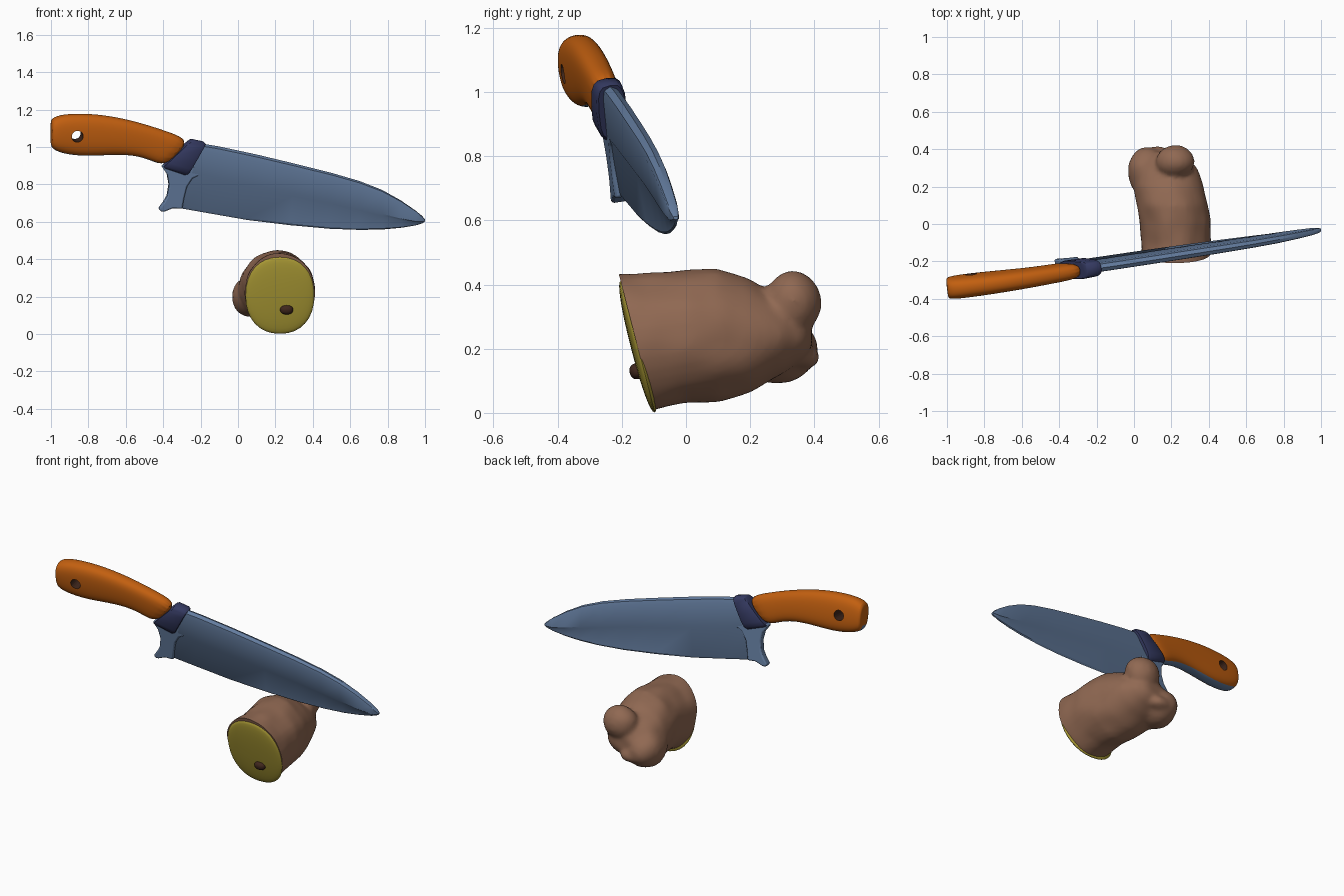
import bpy, bmesh, math
from mathutils import Vector, noise

if "Cube" in bpy.data.objects:
    bpy.data.objects.remove(bpy.data.objects["Cube"])


def material(name, rgb):
    m = bpy.data.materials.new(name)
    m.use_nodes = True
    m.diffuse_color = (*rgb, 1)
    m.node_tree.nodes["Principled BSDF"].inputs["Base Color"].default_value = (*rgb, 1)
    return m


orange = material("orange_handle", (0.54, 0.115, 0.005))
steel = material("blue_steel", (0.125, 0.2, 0.34))
navy = material("navy_collar", (0.035, 0.042, 0.12))
dark = material("dark_hole", (0.05, 0.02, 0.012))
skin = material("brown_skin", (0.28, 0.14, 0.085))
flesh = material("yellow_flesh", (0.4, 0.32, 0.035))


def plane_y(x, z):
    """Depth of the leaning plane that the knife lies in."""
    return -0.058 + 0.12 * x - 0.154 * z


AXIS = Vector((-0.12, 1, 0.154)).normalized()


def finish(name, bm, mats, angle=40):
    bmesh.ops.recalc_face_normals(bm, faces=bm.faces)
    me = bpy.data.meshes.new(name)
    bm.to_mesh(me)
    bm.free()
    ob = bpy.data.objects.new(name, me)
    bpy.context.collection.objects.link(ob)
    for m in mats:
        me.materials.append(m)
    activate(ob)
    bpy.ops.object.shade_smooth_by_angle(angle=math.radians(angle))
    return ob


def activate(ob):
    bpy.ops.object.select_all(action='DESELECT')
    ob.select_set(True)
    bpy.context.view_layer.objects.active = ob


def apply_all(ob):
    activate(ob)
    for m in list(ob.modifiers):
        bpy.ops.object.modifier_apply(modifier=m.name)


def loft(rings, strip=()):
    """Skin closed rings; faces whose ring index is in strip get slot 1."""
    bm = bmesh.new()
    vr = [[bm.verts.new(p) for p in r] for r in rings]
    n = len(vr[0])
    for a, b in zip(vr, vr[1:]):
        for k in range(n):
            f = bm.faces.new((a[k], a[(k + 1) % n], b[(k + 1) % n], b[k]))
            f.material_index = 1 if k in strip else 0
    bm.faces.new(vr[0])
    bm.faces.new(vr[-1])
    return bm


def rounded_ring(tx, tz, bx, bz, half, power=0.75, n=16):
    """Rounded section between a top point and a bottom point."""
    ring = []
    for k in range(n):
        t = 2 * math.pi * k / n
        u, v = [math.copysign(abs(q) ** power, q) for q in (math.cos(t), math.sin(t))]
        x = (tx + bx) / 2 + u * (tx - bx) / 2
        z = (tz + bz) / 2 + u * (tz - bz) / 2
        ring.append(Vector((x, plane_y(x, z), z)) + AXIS * half * v)
    return ring


# Handle: top x, top z, bottom x, bottom z, half thickness
handle_stations = [
    (-1.0, 1.13, -1.0, 1.01, 0.045), (-0.995, 1.155, -0.995, 0.99, 0.058),
    (-0.94, 1.178, -0.94, 0.963, 0.062), (-0.8, 1.182, -0.82, 0.948, 0.06),
    (-0.65, 1.163, -0.68, 0.958, 0.056), (-0.5, 1.125, -0.56, 0.957, 0.052),
    (-0.38, 1.085, -0.47, 0.93, 0.049), (-0.24, 1.035, -0.39, 0.892, 0.046)]
handle = finish("handle", loft([rounded_ring(*s) for s in handle_stations], (7, 8)),
                [orange, steel, dark])
handle.modifiers.new("round", 'SUBSURF').levels = 2
apply_all(handle)

# Hanging hole through the handle
hole = Vector((-0.865, plane_y(-0.865, 1.065), 1.065))
bpy.ops.mesh.primitive_cylinder_add(vertices=20, radius=0.031, depth=0.4, location=hole,
                                    rotation=AXIS.to_track_quat('Z', 'Y').to_euler())
cutter = bpy.context.object
cutter.name = "hole_cutter"
cutter.hide_render = True
cut = handle.modifiers.new("hole", 'BOOLEAN')
cut.object = cutter
cut.solver = 'EXACT'
apply_all(handle)
bpy.data.objects.remove(cutter)
for p in handle.data.polygons:
    d = Vector(p.center) - hole
    if (d - AXIS * d.dot(AXIS)).length < 0.0312 and abs(p.normal.dot(AXIS)) < 0.3:
        p.material_index = 2
activate(handle)
bpy.ops.object.shade_smooth_by_angle(angle=math.radians(45))

# Collar between handle and blade
collar_stations = [(-0.255, 1.038, -0.405, 0.895, 0.047), (-0.245, 1.043, -0.395, 0.886, 0.051),
                   (-0.185, 1.03, -0.29, 0.85, 0.048), (-0.175, 1.02, -0.27, 0.855, 0.042)]
finish("collar", loft([rounded_ring(*s, power=0.6) for s in collar_stations]), [navy])


# Blade: top x, top z, bottom x, bottom z, ridge fraction, thickness scale
def blade_ring(tx, tz, bx, bz, ridge, scale):
    side = [(0.03, 0.02), (0.1, 0.025), (ridge - 0.03, 0.024), (ridge + 0.03, 0.016),
            (0.97, 0.007)]
    outline = [(0, 0)] + side + [(1, 0)] + [(f, -h) for f, h in reversed(side)]
    ring = []
    for f, h in outline:
        x, z = tx + (bx - tx) * f, tz + (bz - tz) * f
        ring.append(Vector((x, plane_y(x, z), z)) + AXIS * h * scale)
    return ring


blade_stations = [
    (-0.2, 1.02, -0.31, 0.673, 0.48, 1), (-0.1, 1.003, -0.18, 0.65, 0.48, 1),
    (0.1, 0.96, 0.05, 0.61, 0.48, 1), (0.3, 0.912, 0.28, 0.582, 0.49, 1),
    (0.5, 0.862, 0.49, 0.563, 0.51, 0.95), (0.65, 0.818, 0.65, 0.557, 0.56, 0.9),
    (0.77, 0.771, 0.77, 0.559, 0.62, 0.85), (0.87, 0.715, 0.87, 0.568, 0.68, 0.75),
    (0.95, 0.66, 0.95, 0.581, 0.74, 0.65), (0.985, 0.631, 0.985, 0.592, 0.74, 0.5),
    (1.0, 0.612, 1.0, 0.602, 0.74, 0.3)]
finish("blade", loft([blade_ring(*s) for s in blade_stations]), [steel], 30)

# Heel with finger hook
heel_outline = [(-0.41, 0.9), (-0.38, 0.855), (-0.37, 0.8), (-0.38, 0.74), (-0.4, 0.705),
                (-0.425, 0.672), (-0.415, 0.657), (-0.395, 0.657), (-0.35, 0.675),
                (-0.3, 0.672), (-0.29, 0.73), (-0.275, 0.79), (-0.245, 0.835), (-0.21, 0.85),
                (-0.21, 0.93), (-0.3, 0.94)]
heel = finish("heel", loft([[Vector((x, plane_y(x, z), z)) + AXIS * h for x, z in heel_outline]
                            for h in (-0.024, 0.024)]), [steel])
bev = heel.modifiers.new("soft_edge", 'BEVEL')
bev.width, bev.segments = 0.008, 2

# Root body: y, left x, right x, bottom z, top z
root_stations = [
    (-0.3, 0.04, 0.41, 0.0, 0.425), (-0.2, 0.04, 0.41, 0.0, 0.435),
    (-0.1, 0.037, 0.412, 0.008, 0.437), (0.0, 0.03, 0.41, 0.033, 0.445),
    (0.1, 0.015, 0.4, 0.037, 0.45), (0.2, 0.0, 0.375, 0.065, 0.415),
    (0.3, 0.01, 0.335, 0.115, 0.36), (0.36, 0.05, 0.29, 0.16, 0.32),
    (0.39, 0.1, 0.24, 0.2, 0.28)]
rings = []
for y, x0, x1, z0, z1 in root_stations:
    angles = [2 * math.pi * k / 32 for k in range(32)]
    rings.append([Vector(((x0 + x1) / 2 + (x1 - x0) / 2 * math.cos(t), y,
                          (z0 + z1) / 2 + (z1 - z0) / 2 * math.sin(t))) for t in angles])
bm = loft(rings)


def lump(bm, centre, size):
    vs = bmesh.ops.create_icosphere(bm, subdivisions=3, radius=1)["verts"]
    for v in vs:
        v.co = Vector(centre) + Vector(a * b for a, b in zip(v.co, size))


# Side lobe, its tip, and the knob
lump(bm, (0.075, 0.28, 0.2), (0.11, 0.135, 0.11))
lump(bm, (0.12, 0.365, 0.175), (0.07, 0.055, 0.04))
lump(bm, (0.22, 0.335, 0.345), (0.103, 0.09, 0.1))
root = finish("root_body", bm, [skin])
mesh_mod = root.modifiers.new("merge", 'REMESH')
mesh_mod.mode = 'VOXEL'
mesh_mod.voxel_size = 0.014
soft = root.modifiers.new("soften", 'SMOOTH')
soft.factor, soft.iterations = 0.5, 6
apply_all(root)

# Bumpy skin, then the slanted cut
bm = bmesh.new()
bm.from_mesh(root.data)
bm.normal_update()
moves = [(v, v.normal * 0.007 * noise.noise(v.co * 9)) for v in bm.verts]
for v, d in moves:
    v.co += d
cut_normal = Vector((0, -0.97, -0.25)).normalized()
cut_point = Vector((0.22, -0.152, 0.21))
bmesh.ops.bisect_plane(bm, geom=bm.verts[:] + bm.edges[:] + bm.faces[:], plane_co=cut_point,
                       plane_no=cut_normal, clear_outer=True)
bmesh.ops.holes_fill(bm, edges=[e for e in bm.edges if e.is_boundary], sides=0)
bm.to_mesh(root.data)
bm.free()
activate(root)
bpy.ops.object.shade_smooth_by_angle(angle=math.radians(50))


# Cut flesh and the small scar on it
def disc(name, centre, size, mat):
    bm = bmesh.new()
    bmesh.ops.create_uvsphere(bm, u_segments=32, v_segments=16, radius=1)
    for v in bm.verts:
        q = Vector(math.copysign(abs(c) ** 0.9, c) for c in v.co)
        v.co = Vector((q.x * size[0], q.y * size[1], q.z * size[2]))
        v.co.rotate(cut_normal.to_track_quat('Z', 'Y'))
        v.co += Vector(centre)
    return finish(name, bm, [mat])


disc("cut_flesh", (0.224, -0.15, 0.207), (0.184, 0.212, 0.022), flesh)
disc("flesh_scar", (0.26, -0.152, 0.13), (0.035, 0.025, 0.024), dark)
